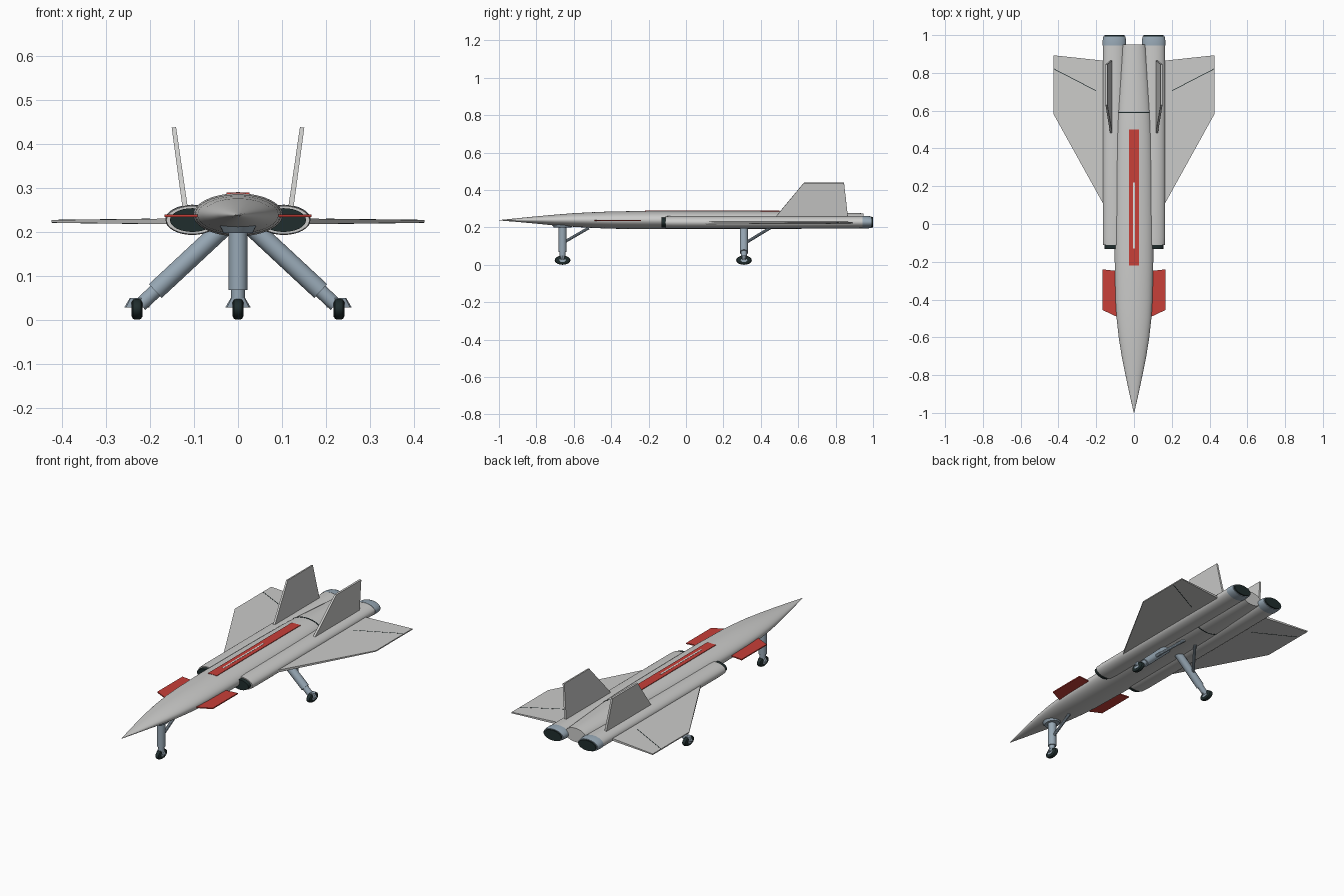
import bpy, bmesh, math
from mathutils import Vector as V

if "Cube" in bpy.data.objects:
    bpy.data.objects.remove(bpy.data.objects["Cube"], do_unlink=True)


def material(name, rgb):
    m = bpy.data.materials.new(name)
    m.use_nodes = True
    col = (*rgb, 1)
    m.diffuse_color = col
    bsdf = next(n for n in m.node_tree.nodes if n.type == "BSDF_PRINCIPLED")
    bsdf.inputs["Base Color"].default_value = col
    bsdf.inputs["Roughness"].default_value = 0.6
    return m


HULL = material("hull grey", (0.60, 0.60, 0.59))
RED = material("trim red", (0.58, 0.05, 0.04))
STEEL = material("blue grey metal", (0.31, 0.39, 0.46))
DARK = material("dark rubber", (0.014, 0.026, 0.026))
PALE = material("pale grey", (0.80, 0.80, 0.78))


def finish(name, bm, mat, smooth=True):
    bmesh.ops.recalc_face_normals(bm, faces=bm.faces)
    for f in bm.faces:
        f.smooth = smooth
    for e in bm.edges:
        e.smooth = len(e.link_faces) == 2 and e.calc_face_angle(0) < math.radians(35)
    me = bpy.data.meshes.new(name)
    bm.to_mesh(me)
    bm.free()
    me.materials.append(mat)
    ob = bpy.data.objects.new(name, me)
    bpy.context.collection.objects.link(ob)
    return ob


def loft(name, rings, mat, n=32):
    """Skin elliptical rings, each given as (centre, half axis, half axis)."""
    bm = bmesh.new()
    loops = []
    for c, u, v in rings:
        c, u, v = V(c), V(u), V(v)
        loops.append([bm.verts.new(c + u * math.cos(a) + v * math.sin(a))
                      for a in (2 * math.pi * i / n for i in range(n))])
    for p, q in zip(loops, loops[1:]):
        for i in range(n):
            j = (i + 1) % n
            bm.faces.new((p[i], p[j], q[j], q[i]))
    bm.faces.new(loops[0])
    bm.faces.new(loops[-1])
    return finish(name, bm, mat)


def y_loft(name, x, stations, mat, n=32):
    """Body along y from stations (y, half width, top, bottom)."""
    return loft(name, [((x, y, (t + b) / 2), (w, 0, 0), (0, 0, (t - b) / 2))
                       for y, w, t, b in stations], mat, n)


def tube(name, a, b, ra, rb, mat, n=16):
    a, b = V(a), V(b)
    d = (b - a).normalized()
    u = d.cross(V((0, 1, 0)) if abs(d.y) < 0.9 else V((1, 0, 0))).normalized()
    v = d.cross(u)
    return loft(name, [(a, u * ra, v * ra), (b, u * rb, v * rb)], mat, n)


def slab(name, corners, halves, normal, mat):
    """Flat plate with its own half thickness at each corner."""
    bm = bmesh.new()
    nrm = V(normal).normalized()
    lo = [bm.verts.new(V(c) - nrm * h) for c, h in zip(corners, halves)]
    hi = [bm.verts.new(V(c) + nrm * h) for c, h in zip(corners, halves)]
    bm.faces.new(lo)
    bm.faces.new(hi)
    k = len(lo)
    for i in range(k):
        j = (i + 1) % k
        bm.faces.new((lo[i], lo[j], hi[j], hi[i]))
    return finish(name, bm, mat, False)


def rect(x, y0, y1, z):
    return [(-x, y0, z), (x, y0, z), (x, y1, z), (-x, y1, z)]


# Fuselage with needle nose and tapered tail
y_loft("fuselage", 0, [
    (-1.0, 0.001, 0.239, 0.237), (-0.9, 0.024, 0.249, 0.229),
    (-0.8, 0.045, 0.259, 0.220), (-0.7, 0.065, 0.268, 0.210),
    (-0.6, 0.081, 0.276, 0.203), (-0.5, 0.092, 0.281, 0.197),
    (-0.4, 0.098, 0.285, 0.193), (-0.2, 0.102, 0.288, 0.190),
    (0.0, 0.102, 0.288, 0.190), (0.3, 0.099, 0.288, 0.190),
    (0.5, 0.094, 0.288, 0.191), (0.59, 0.090, 0.286, 0.192),
    (0.95, 0.062, 0.275, 0.200)], HULL, 48)
y_loft("tail_seam", 0, [(0.587, 0.091, 0.2875, 0.1915),
                        (0.593, 0.091, 0.2875, 0.1915)], DARK, 48)

# Painted spine stripe with a pale slot
slab("spine_stripe", rect(0.026, -0.22, 0.50, 0.2865), [0.003] * 4, (0, 0, 1), RED)
slab("spine_slot", rect(0.004, -0.13, 0.22, 0.288), [0.0025] * 4, (0, 0, 1), PALE)


def wheel(side, x, y):
    # Slightly flattened tyre with rounded shoulders and hub caps
    def ring(dx, k):
        return ((x + dx, y, 0.0245), (0, 0.042 * k, 0), (0, 0, 0.0245 * k))
    loft(side + "_tyre", [ring(-0.012, 0.72), ring(-0.009, 0.92), ring(-0.004, 1),
                          ring(0.004, 1), ring(0.009, 0.92), ring(0.012, 0.72)], DARK, 24)
    loft(side + "_hub", [ring(-0.013, 0.42), ring(0.013, 0.42)], STEEL, 16)


def leg(side, top, foot, x_wheel, y):
    # Thick strut, slim lower piston, flared fork and rear brace
    top, foot = V(top), V(foot)
    knee = top.lerp(foot, 0.82)
    tube(side + "_strut", top, knee, 0.0215, 0.0215, STEEL)
    tube(side + "_piston", knee, foot, 0.016, 0.016, STEEL)
    loft(side + "_fork", [((x_wheel, y, 0.05), (0.016, 0, 0), (0, 0.016, 0)),
                          ((x_wheel, y, 0.028), (0.029, 0, 0), (0, 0.012, 0))], STEEL, 12)
    low = top.lerp(foot, 0.55)
    tube(side + "_brace", (top.x, y + 0.14, 0.197), low, 0.008, 0.008, STEEL, 10)
    wheel(side, x_wheel, y)


# Nose gear
loft("nose_gear_collar", [((0, -0.66, 0.215), (0.042, 0, 0), (0, 0.06, 0)),
                          ((0, -0.66, 0.198), (0.034, 0, 0), (0, 0.045, 0))], STEEL, 24)
leg("nose_gear", (0, -0.66, 0.215), (0, -0.66, 0.035), 0, -0.66)

# Everything that repeats on both sides
for s, side in ((1, "left"), (-1, "right")):
    x = 0.104 * s
    # Engine pod, intake and nozzle
    y_loft(side + "_engine_pod", x, [(-0.11, 0.059, 0.259, 0.195), (-0.07, 0.061, 0.261, 0.193),
                                     (0.60, 0.061, 0.261, 0.193),
                                     (0.95, 0.060, 0.261, 0.195)], HULL)
    y_loft(side + "_intake", x, [(-0.132, 0.051, 0.254, 0.200),
                                 (-0.10, 0.051, 0.254, 0.200)], DARK)
    y_loft(side + "_nozzle", x, [(0.945, 0.062, 0.262, 0.194), (0.97, 0.062, 0.262, 0.194),
                                 (0.992, 0.059, 0.258, 0.197)], STEEL)
    y_loft(side + "_exhaust", x, [(0.98, 0.053, 0.255, 0.200),
                                  (1.0, 0.053, 0.255, 0.200)], DARK)

    # Swept wing with a control surface seam
    slab(side + "_wing", [(0.10 * s, -0.007, 0.224), (0.425 * s, 0.58, 0.224),
                          (0.425 * s, 0.893, 0.224), (0.10 * s, 0.858, 0.224)],
         [0.007, 0.003, 0.003, 0.007], (0, 0, 1), HULL)
    slab(side + "_wing_seam", [(0.20 * s, 0.703, 0.224), (0.424 * s, 0.819, 0.224),
                               (0.424 * s, 0.823, 0.224), (0.20 * s, 0.707, 0.224)],
         [0.0062, 0.0035, 0.0035, 0.0062], (0, 0, 1), DARK)

    # Red foreplane
    slab(side + "_foreplane", [(0.06 * s, -0.505, 0.237), (0.115 * s, -0.48, 0.237),
                               (0.167 * s, -0.455, 0.237), (0.167 * s, -0.24, 0.237),
                               (0.06 * s, -0.252, 0.237)], [0.003] * 5, (0, 0, 1), RED)

    # Outward canted tail fin
    slab(side + "_tail_fin", [(0.119 * s, 0.47, 0.245), (0.146 * s, 0.63, 0.438),
                              (0.146 * s, 0.845, 0.438), (0.119 * s, 0.867, 0.245)],
         [0.006, 0.005, 0.005, 0.006], (0.99 * s, 0, -0.14), HULL)

    # Splayed main gear
    leg(side + "_main_gear", (0.035 * s, 0.31, 0.208), (0.222 * s, 0.31, 0.034),
        0.23 * s, 0.31)
